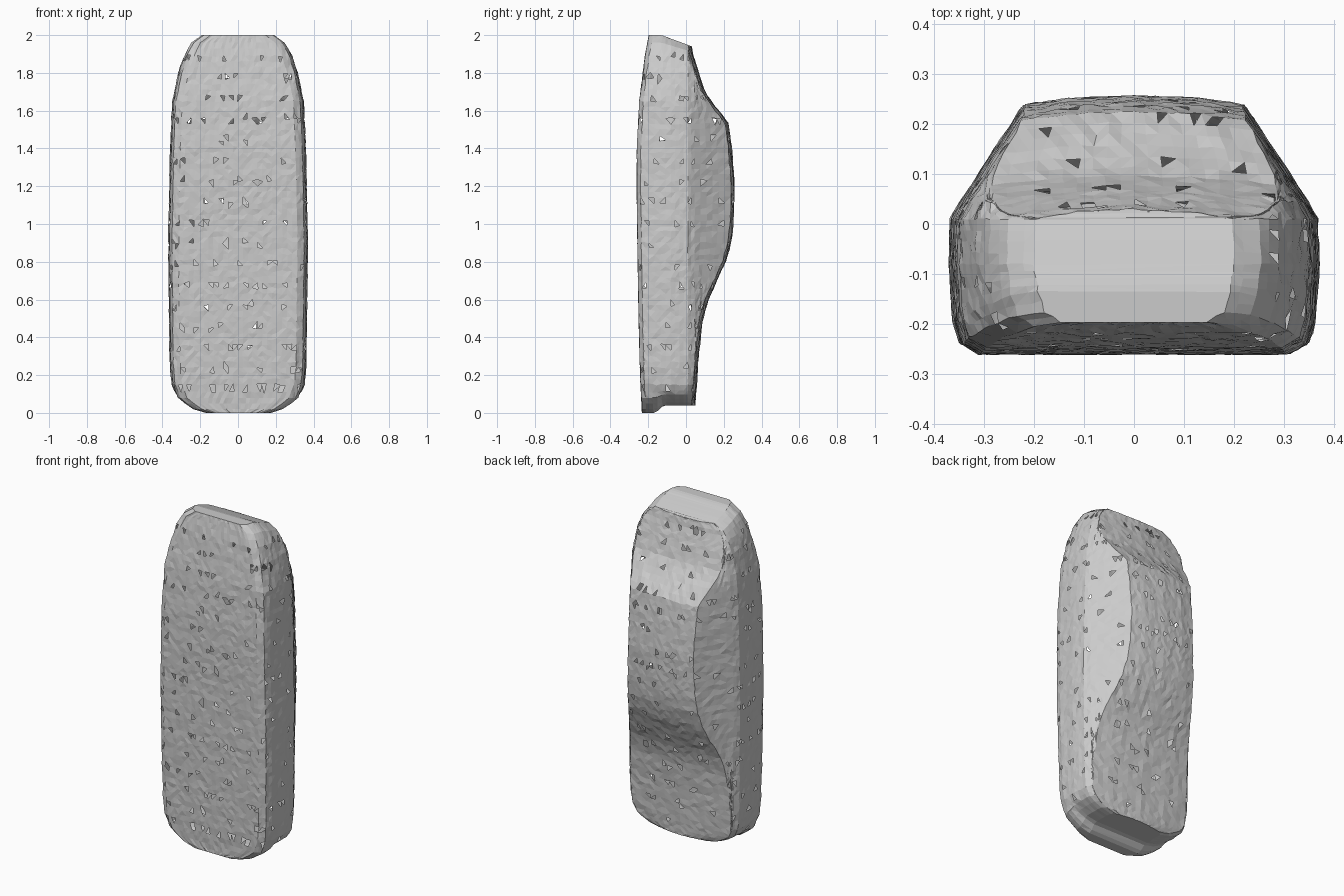
import bpy, bmesh, random
from mathutils import Vector

random.seed(4)
if "Cube" in bpy.data.objects:
    bpy.data.objects.remove(bpy.data.objects["Cube"], do_unlink=True)

# One plain grey for the whole shell
grey = bpy.data.materials.new("scan grey")
grey.use_nodes = True
colour = (0.6, 0.6, 0.6, 1)
grey.diffuse_color = colour
grey.node_tree.nodes["Principled BSDF"].inputs["Base Color"].default_value = colour

# Outlines along the length: (z, value)
HALF_WIDTH = [(0, .18), (.02, .245), (.05, .29), (.08, .325), (.15, .352), (.25, .362),
              (.9, .37), (1.4, .36), (1.65, .348), (1.8, .317), (1.9, .287), (1.96, .253), (2, .2)]
FLOOR = [(0, -.232), (.2, -.242), (.6, -.252), (1.2, -.26), (1.4, -.259), (1.65, -.246),
         (1.9, -.215), (2, -.195)]
ROOF = [(0, .048), (.2, .06), (.35, .072), (.5, .09), (.6, .118), (.7, .165), (.8, .21),
        (.9, .24), (1, .252), (1.2, .258), (1.4, .243), (1.53, .225), (1.6, .175),
        (1.65, .135), (1.7, .1), (1.8, .068), (1.93, .038), (2, .03)]


def sample(outline, z):
    for (a, va), (b, vb) in zip(outline, outline[1:]):
        if z <= b:
            return va + (vb - va) * (z - a) / (b - a)
    return outline[-1][1]


def clamp(v):
    return max(0, min(1, v))


def step_ends(y, z):
    """Lets both bumpers stand out past the bonnet and boot edges."""
    low = .04 * clamp((y + .16) / .04) * clamp(1 - z / .15)
    high = .06 * clamp((y + .13) / .16) * clamp((z - 1.8) / .2)
    return z + low - high


def half_section(z):
    """Right half of a cross-section, from the floor centre to the roof centre."""
    w, y0, top = (sample(o, z) for o in (HALF_WIDTH, FLOOR, ROOF))
    edge = w - .03 - (top - .06) * .6
    belt = min(.045, top - .02)
    corners = [(0, y0), (w - .055, y0), (w - .02, y0 + .02), (w - .008, y0 + .06),
               (w, -.08), (w - .003, .01), (w - .022, belt), (edge, top - .018),
               (edge * .6, top - .006), (0, top)]
    splits = [12, 2, 2, 4, 4, 2, 6, 4, 6]
    points = []
    for a, b, n in zip(corners, corners[1:], splits):
        points += [Vector(a).lerp(Vector(b), i / n) for i in range(n)]
    return points + [Vector(corners[-1])]


# Car shell standing on its end, lofted ring by ring
stations = [0, .02, .05, .08, .11] + [.15 + .03 * i for i in range(59)] + [1.93, 1.96, 1.985, 2]
bm = bmesh.new()
rings = []
for z in stations:
    half = half_section(z)
    ring = half + [Vector((-p.x, p.y)) for p in half[-2:0:-1]]
    rough = .0022
    rings.append([bm.verts.new((p.x + random.uniform(-rough, rough),
                                p.y + random.uniform(-rough, rough),
                                step_ends(p.y, z) + (random.uniform(-.006, .006) if .1 < z < 1.9 else 0)))
                  for p in ring])
count = len(rings[0])
for low, high in zip(rings, rings[1:]):
    for i in range(count):
        j = (i + 1) % count
        bm.faces.new((low[i], low[j], high[j], high[i]))

# Bumper end caps, bridged from side to side
for ring in (rings[0], rings[-1]):
    for i in range(count // 2):
        quad = (ring[i], ring[i + 1], ring[-i - 1], ring[-i])
        bm.faces.new(list(dict.fromkeys(quad)))

bmesh.ops.recalc_face_normals(bm, faces=bm.faces)
bmesh.ops.triangulate(bm, faces=bm.faces)

# Small ragged gaps of a scanned surface, in rows across the body
gaps = [f for f in bm.faces
        if .1 < f.calc_center_median().z < 1.9
        and f.calc_center_median().z % .11 < .03 and random.random() < .12]
bmesh.ops.delete(bm, geom=gaps, context="FACES_ONLY")

mesh = bpy.data.meshes.new("car_shell")
bm.to_mesh(mesh)
bm.free()
mesh.materials.append(grey)
shell = bpy.data.objects.new("car_shell", mesh)
bpy.context.collection.objects.link(shell)
